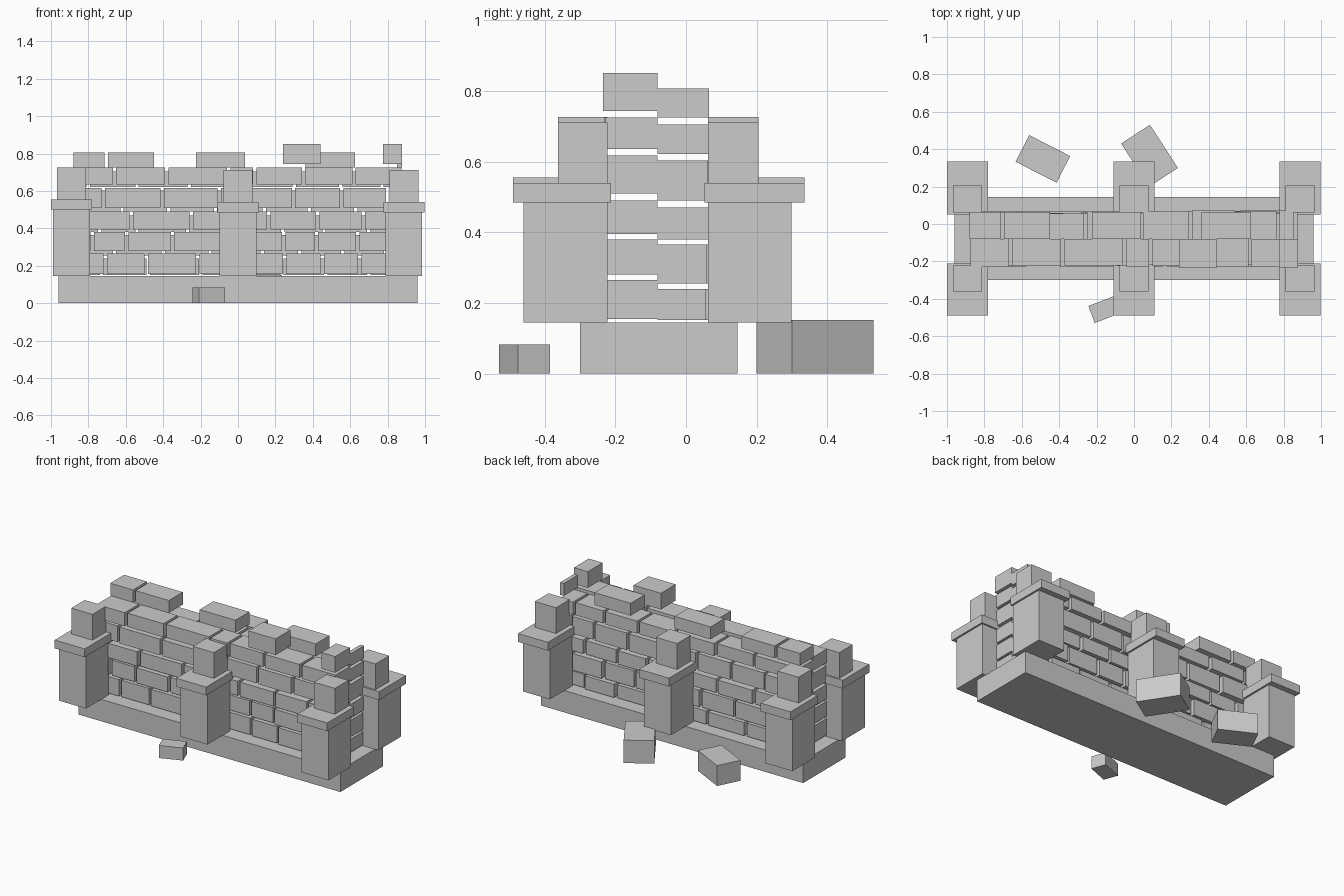
import bpy, random
from math import radians

random.seed(4)


def box(name, x0, x1, y0, y1, z0, z1, angle=0):
    """Box from its extents, optionally turned about its own vertical axis."""
    bpy.ops.mesh.primitive_cube_add(
        size=1, location=((x0 + x1) / 2, (y0 + y1) / 2, (z0 + z1) / 2),
        rotation=(0, 0, radians(angle)))
    ob = bpy.context.object
    ob.name = name
    ob.scale = (x1 - x0, y1 - y0, z1 - z0)
    return ob


# Foundation slab
box("foundation", -0.96, 0.96, -0.30, 0.145, 0, 0.145)

# Buttresses: shaft, cap slab and top block, front and back
for x, zc in ((-0.89, 0.50), (0, 0.485), (0.887, 0.485)):
    for side, y0, y1 in (("front", -0.46, -0.222), ("back", 0.062, 0.298)):
        box(side + "_buttress", x - 0.098, x + 0.098, y0, y1, 0.145, zc)
        box(side + "_buttress_cap", x - 0.11, x + 0.11, y0 - 0.03 if side == "front" else y0 - 0.01,
            y1 + 0.01 if side == "front" else y1 + 0.037, zc, zc + 0.055)
    box("front_top_block", x - 0.078, x + 0.077, -0.362, -0.222, zc + 0.055, zc + 0.226)
    box("back_top_block", x - 0.078, x + 0.077, 0.062, 0.205, zc + 0.055, zc + 0.226)

# Front brick courses: z range and joint positions
GAP = 0.009
END = 0.875
front = [
    (0.155, 0.265, (-0.71, -0.49, -0.215, 0.03, 0.25, 0.45, 0.65)),
    (0.28, 0.38, (-0.78, -0.595, -0.35, -0.07, 0.02, 0.245, 0.42, 0.64)),
    (0.395, 0.49, (-0.80, -0.57, -0.25, -0.04, 0.165, 0.427, 0.67)),
    (0.51, 0.617, (-0.72, -0.405, -0.10, 0.06, 0.297, 0.555, 0.80)),
    (0.635, 0.725, (-0.66, -0.38, -0.05, 0.09, 0.35, 0.62)),
]
back = [
    (0.152, 0.24, (-0.73, -0.48, -0.20, -0.02, 0.235, 0.47, 0.70)),
    (0.255, 0.365, (-0.66, -0.40, -0.15, 0.13, 0.33, 0.56, 0.79)),
    (0.38, 0.47, (-0.74, -0.54, -0.27, 0.0, 0.24, 0.46, 0.70)),
    (0.49, 0.603, (-0.62, -0.37, -0.12, 0.14, 0.38, 0.63, 0.80)),
    (0.622, 0.705, (-0.80, -0.54, -0.26, 0.04, 0.30, 0.55, 0.77)),
]
for name, courses in (("front_brick", front), ("back_brick", back)):
    for z0, z1, joints in courses:
        edges = (-END - GAP,) + joints + (END + GAP,)
        for a, b in zip(edges, edges[1:]):
            j = random.uniform(-0.004, 0.012)
            y = (-0.22 - j, -0.08) if name == "front_brick" else (-0.08, 0.06 + j)
            box(name, a + GAP, b - GAP, *y, z0, z1)

# Remaining bricks of the broken top course
for a, b in ((0.24, 0.44), (0.775, 0.877)):
    box("front_top_brick", a, b, -0.235, -0.08, 0.743, 0.85)
for a, b in ((-0.88, -0.713), (-0.695, -0.45), (-0.225, 0.037), (0.36, 0.625), (0.85, 0.877)):
    box("back_top_brick", a, b, -0.08, 0.065, 0.725, 0.807)

# Fallen stones: centre, size and turn
for x, y, l, w, h, ang in ((-0.157, -0.457, 0.15, 0.097, 0.083, 21),
                           (-0.487, 0.348, 0.246, 0.16, 0.135, -27),
                           (0.083, 0.365, 0.275, 0.184, 0.152, -57)):
    box("fallen_stone", x - l / 2, x + l / 2, y - w / 2, y + w / 2, 0, h, ang)
